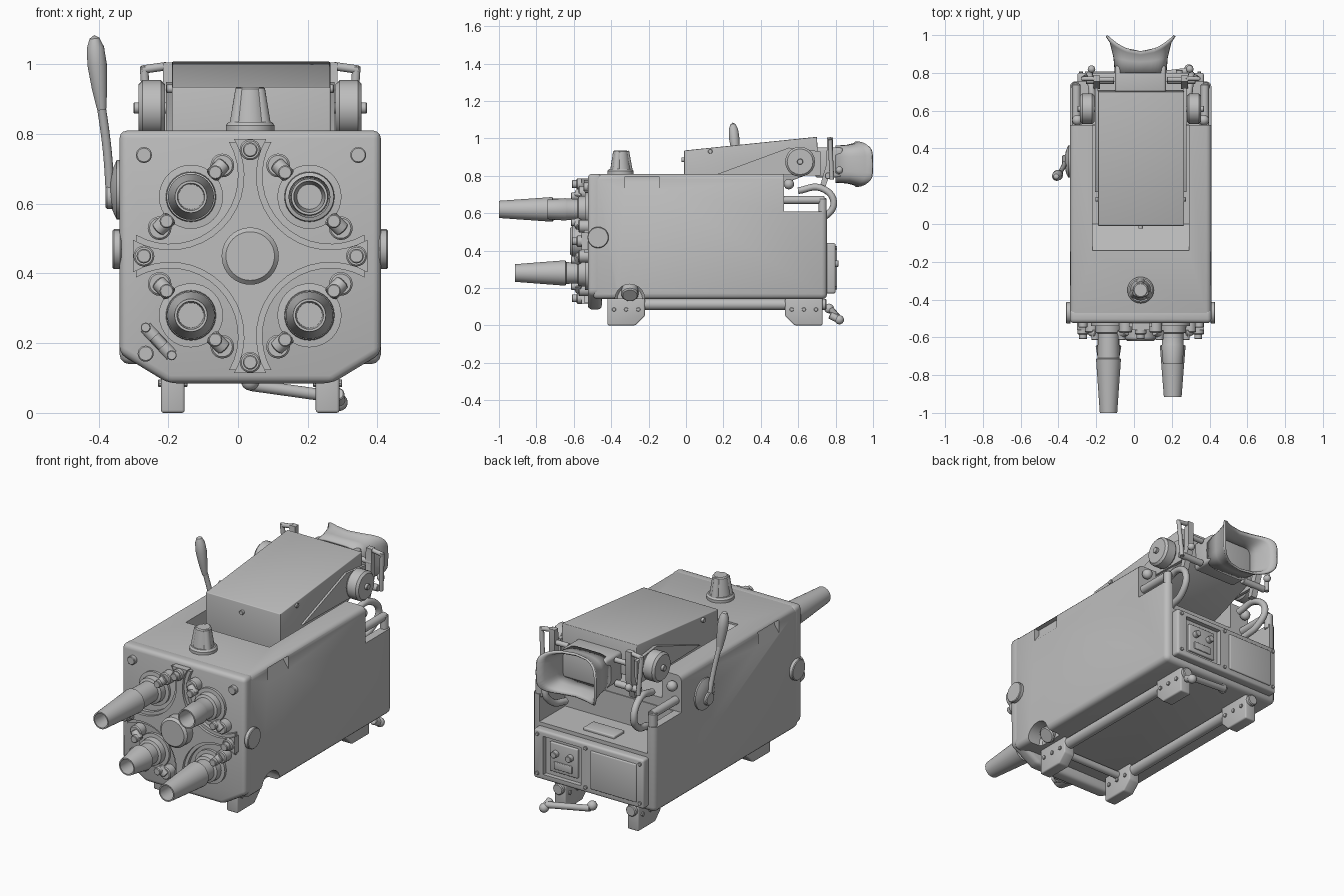
import bpy, bmesh, math
from mathutils import Vector

if "Cube" in bpy.data.objects:
    bpy.data.objects.remove(bpy.data.objects["Cube"], do_unlink=True)
grey = bpy.data.materials.new("plain grey")
grey.use_nodes = True
grey.diffuse_color = (0.51, 0.51, 0.51, 1)
grey.node_tree.nodes["Principled BSDF"].inputs["Base Color"].default_value = grey.diffuse_color
CX, CZ = 0.035, 0.45          # turret centre
parts = []

def finish(name, bm, bevel=0.0):
    bmesh.ops.recalc_face_normals(bm, faces=bm.faces)
    if bevel:
        edges = [e for e in bm.edges if e.calc_face_angle(0) > 0.5]
        bmesh.ops.bevel(bm, geom=edges, offset=bevel, segments=3, profile=0.5, affect='EDGES')
    mesh = bpy.data.meshes.new(name)
    bm.to_mesh(mesh)
    bm.free()
    mesh.materials.append(grey)
    parts.append(bpy.data.objects.new(name, mesh))
    bpy.context.collection.objects.link(parts[-1])
    return parts[-1]

def prism(name, pts, axis, a, b, bevel=0.0):
    """Extrude an outline: (y, z) points along X, or (x, z) points along Y."""
    bm = bmesh.new()
    put = (lambda p, t: (t, p[0], p[1])) if axis == 'X' else (lambda p, t: (p[0], t, p[1]))
    lo, hi = [[bm.verts.new(put(p, t)) for p in pts] for t in (a, b)]
    bm.faces.new(lo)
    bm.faces.new(hi)
    for i in range(len(pts)):
        bm.faces.new((lo[i - 1], lo[i], hi[i], hi[i - 1]))
    return finish(name, bm, bevel)

def box(name, x, y, z, bevel=0.0):
    return prism(name, [(x[0], z[0]), (x[1], z[0]), (x[1], z[1]), (x[0], z[1])], 'Y', y[0], y[1], bevel)

def lathe(name, origin, direction, profile, n=32):
    """Revolve (distance, radius) pairs about a direction; radius 0 closes an end."""
    bm = bmesh.new()
    rot = Vector(direction).to_track_quat('Z', 'Y')
    rings = []
    for d, r in profile:
        angles = [2 * math.pi * k / n for k in range(n)] if r else [0]
        rings.append([bm.verts.new(Vector(origin) + rot @ Vector((r * math.cos(t), r * math.sin(t), d)))
                      for t in angles])
    for p, q in zip(rings, rings[1:]):
        for k in range(n):
            face = [p[k % len(p)], p[(k + 1) % n % len(p)], q[(k + 1) % n % len(q)], q[k % len(q)]]
            bm.faces.new(list(dict.fromkeys(face)))
    return finish(name, bm)

def rod(name, p, q, r, r2=None, n=20):
    length = (Vector(q) - Vector(p)).length
    r2 = r2 or r
    c = min(r, r2, length) * 0.15
    return lathe(name, p, Vector(q) - Vector(p),
                 [(0, 0), (0, r - c), (c, r), (length - c, r2), (length, r2 - c), (length, 0)], n)

def ball(name, p, r):
    steps = [math.pi * i / 8 for i in range(1, 8)]
    lathe(name, p, (0, 0, 1), [(-r, 0)] + [(-r * math.cos(t), r * math.sin(t)) for t in steps] + [(r, 0)], 16)

def tube(name, pts, r):
    cu = bpy.data.curves.new(name, 'CURVE')
    cu.dimensions, cu.bevel_depth, cu.use_fill_caps, cu.resolution_u = '3D', r, True, 6
    sp = cu.splines.new('BEZIER')
    sp.bezier_points.add(len(pts) - 1)
    for bp, p in zip(sp.bezier_points, pts):
        bp.co = p
        bp.handle_left_type = bp.handle_right_type = 'AUTO'
    cu.materials.append(grey)
    bpy.context.collection.objects.link(bpy.data.objects.new(name, cu))

def cut(ob, cutters):
    for c in cutters:
        m = ob.modifiers.new("cut", 'BOOLEAN')
        m.object, m.operation, m.solver = c, 'DIFFERENCE', 'EXACT'
    bpy.context.view_layer.update()
    ob.data = bpy.data.meshes.new_from_object(ob.evaluated_get(bpy.context.evaluated_depsgraph_get()))
    ob.modifiers.clear()
    for c in cutters:
        parts.remove(c)
        bpy.data.objects.remove(c)

# Housing with rear deck, sloped finder well, side notches and a knob pocket
body = box("housing", (-0.34, 0.41), (-0.5, 0.755), (0.14, 0.81), 0.028)
notches = [prism("notch_cut", [(CX + s * x, z) for x, z in [(0.39, 0.7), (0.345, 0.765), (0.345, 0.795), (0.39, 0.795)]],
                 'Y', -0.325, -0.145) for s in (-1, 1)]
cut(body, notches + [
    box("deck_cut", (-0.295, 0.365), (0.53, 0.9), (0.46, 1)),
    box("wall_cut", (-1, 1), (0.525, 0.9), (0.61, 1)),
    prism("well_cut", [(-0.14, 1), (-0.14, 0.8), (0.0, 0.66), (0.6, 0.66), (0.6, 1)], 'X', -0.22, 0.29),
    rod("pocket_cut", (0.32, -0.3, 0.14), (0.5, -0.3, 0.14), 0.08)])
rod("pocket_knob", (0.29, -0.3, 0.21), (0.35, -0.3, 0.16), 0.045)
prism("front_plate", [(-0.34, 0.17), (-0.2, 0.085), (0.27, 0.085), (0.41, 0.17), (0.41, 0.81), (-0.34, 0.81)],
      'Y', -0.525, -0.45, 0.022)

# Lens turret: four-armed spider in two steps, with a hub
for name, radius, y in [("turret_spider", 0.195, -0.545), ("turret_spider_top", 0.212, -0.56)]:
    outline = []
    for turn in [k * math.pi / 2 for k in range(4)]:
        for t in [math.radians(-60 - 150 * k / 16) for k in range(17)]:
            u, v = 0.23 + radius * math.cos(t), 0.23 + radius * math.sin(t)
            outline.append((CX + u * math.cos(turn) - v * math.sin(turn),
                            CZ + u * math.sin(turn) + v * math.cos(turn)))
    prism(name, outline, 'Y', y, -0.5)
rod("turret_hub", (CX, -0.53, CZ), (CX, -0.62, CZ), 0.082, n=40)
for k in range(4):
    x, z = CX + 0.305 * math.cos(k * math.pi / 2), CZ + 0.305 * math.sin(k * math.pi / 2)
    rod("arm_knob", (x, -0.54, z), (x, -0.585, z), 0.03)
    rod("arm_knob_tip", (x, -0.58, z), (x, -0.61, z), 0.021)

# Lenses: sign of x and z, base radius, tip radius, shoulder and tip distance
for sx, sz, rb, rt, shoulder, tip in [(-1, 1, 0.066, 0.046, 0.19, 0.475), (1, 1, 0.06, 0.052, 0.12, 0.215),
                                      (-1, -1, 0.068, 0.047, 0.12, 0.25), (1, -1, 0.068, 0.047, 0.12, 0.39)]:
    x, z = CX + 0.17 * sx, CZ + 0.17 * sz
    lathe("lens", (x, -0.525, z), (0, -1, 0),
          [(0, 0.092), (0.014, 0.092), (0.016, 0.072), (0.05, 0.07), (0.055, 0.056), (shoulder - 0.005, 0.058),
           (shoulder, rb), (tip, rt), (tip, rt - 0.007), (shoulder, 0.036), (shoulder, 0)])
    for side in (-1, 1):                       # clamps on both sides of each lens
        dx, dz = side * sz, -side * sx
        cx, cz = x + 0.07 * dx, z + 0.07 * dz
        rod("clamp_post", (x + 0.09 * dx, -0.52, z + 0.09 * dz), (x + 0.09 * dx, -0.575, z + 0.09 * dz), 0.034)
        rod("clamp_arm", (cx + 0.025 * dx, -0.57, cz + 0.025 * dz), (cx - 0.01 * dx, -0.585, cz - 0.01 * dz), 0.022)
        rod("clamp_screw", (cx, -0.56, cz), (cx, -0.615, cz), 0.02)

# Front screws and a small link
for x, z, r in [(-0.27, 0.74, 0.023), (0.345, 0.74, 0.023), (-0.265, 0.17, 0.023), (-0.265, 0.245, 0.014), (-0.19, 0.165, 0.014)]:
    rod("front_screw", (x, -0.52, z), (x, -0.548, z), r)
tube("front_link", [(-0.265, -0.518, 0.245), (-0.19, -0.518, 0.165)], 0.02)
tube("link_pin", [(-0.24, -0.535, 0.219), (-0.215, -0.535, 0.192)], 0.017)

# Three-lobed top knob
lathe("top_knob_base", (CX, -0.35, 0.8), (0, 0, 1), [(0, 0.07), (0.025, 0.07), (0.035, 0.062), (0.035, 0)])
rod("top_knob", (CX, -0.35, 0.82), (CX, -0.35, 0.935), 0.056, 0.04)
for t in [math.radians(90 + 120 * k) for k in range(3)]:
    c, s = math.cos(t), math.sin(t)
    rod("knob_lobe", (CX + 0.042 * c, -0.35 + 0.042 * s, 0.82), (CX + 0.028 * c, -0.35 + 0.028 * s, 0.932), 0.024, 0.018)

# Side buttons, and the crank with its handle
for x in (-1, 1):
    rod("side_button", (CX + x * 0.37, -0.47, 0.47), (CX + x * 0.395, -0.47, 0.47), 0.057)
lathe("crank_disc", (-0.33, 0.33, 0.64), (-1, 0, 0), [(0, 0.085), (0.018, 0.085), (0.03, 0.06), (0.036, 0.03), (0.036, 0)])
rod("crank_boss", (-0.35, 0.33, 0.62), (-0.38, 0.33, 0.62), 0.035)
tube("crank_arm", [(-0.365, 0.33, 0.6), (-0.375, 0.3, 0.75), (-0.395, 0.27, 0.9)], 0.013)
lathe("crank_grip", (-0.391, 0.27, 0.87), (-0.022, -0.02, 0.215),
      [(0, 0), (0, 0.013), (0.06, 0.022), (0.13, 0.028), (0.18, 0.025), (0.207, 0.014), (0.216, 0)], 20)

# Viewfinder box and its side arms
prism("finder_box", [(-0.01, 0.68), (-0.01, 0.935), (0.7, 1.008), (0.71, 0.83), (0.53, 0.76), (0.3, 0.68)],
      'X', -0.19, 0.265, 0.004)
rod("finder_front_screw", (CX, 0, 0.885), (CX, -0.025, 0.885), 0.012)
for sx in (-1, 1):
    def at(d):
        return CX + sx * d
    rod("finder_screw", (at(0.22), 0.13, 0.93), (at(0.24), 0.13, 0.93), 0.012)
    prism("finder_arm", [(0.17, 0.81), (0.55, 0.95), (0.72, 0.93), (0.72, 0.8)], 'X', at(0.225), at(0.242))
    rod("pivot_wheel", (at(0.245), 0.61, 0.875), (at(0.32), 0.61, 0.875), 0.08)
    rod("pivot_hub", (at(0.23), 0.61, 0.875), (at(0.335), 0.61, 0.875), 0.016)
    # Rear hinge frame
    prism("hinge_post", [(0.715, 0.74), (0.745, 0.74), (0.785, 0.85), (0.785, 1.005), (0.755, 1.005), (0.75, 0.86)],
          'X', at(0.215), at(0.25))
    tube("hinge_link", [(at(0.24), 0.77, 0.995), (at(0.31), 0.77, 0.985)], 0.012)
    rod("hinge_strut", (at(0.305), 0.77, 0.995), (at(0.29), 0.78, 0.78), 0.012)
    rod("hinge_bar", (at(0.14), 0.76, 0.8), (at(0.29), 0.76, 0.8), 0.018)
    rod("hinge_upper_bar", (at(0.14), 0.765, 0.93), (at(0.25), 0.765, 0.93), 0.014)
    ball("hinge_ball", (at(0.26), 0.82, 0.83), 0.02)
    # Grab bar over the rear wall, and cable
    rod("grab_bar", (at(0.34), 0.52, 0.67), (at(0.34), 0.74, 0.67), 0.022)
    rod("grab_post", (at(0.345), 0.73, 0.59), (at(0.345), 0.73, 0.68), 0.022)
    ball("grab_ball", (at(0.335), 0.55, 0.755), 0.028)
    tube("cable", [(at(0.25), 0.6, 0.72), (at(0.26), 0.72, 0.735), (at(0.27), 0.79, 0.66), (at(0.26), 0.74, 0.58),
                   (at(0.25), 0.64, 0.55)], 0.018)

# Eyepiece and open, squarish eyecup with a bowed rear edge
box("eyepiece", (-0.1, 0.17), (0.69, 0.84), (0.79, 0.95), 0.015)
cup = lathe("eyecup", (CX, 0.8, 0.862), (0, 1, 0), [(0, 0.125), (0.06, 0.132), (0.1, 0.152), (0.115, 0.175)], 40)
for v in cup.data.vertices:
    dx, dz = v.co.x - CX, v.co.z - 0.862
    r = math.hypot(dx, dz)
    u, w = [math.copysign(abs(d / r) ** 0.45, d) for d in (dx, dz)]
    bow = 0.085 * ((v.co.y - 0.8) / 0.115) ** 2
    v.co = (CX + r * u, v.co.y + bow * u * u, 0.862 + (0.025 + 0.5 * r) * w)
cup.modifiers.new("wall", 'SOLIDIFY').thickness = 0.012

# Rear panel with two framed bays
panel = box("rear_panel", (-0.3, 0.37), (0.74, 0.8), (0.17, 0.44), 0.012)
cut(panel, [box("bay_cut", (0.08, 0.31), (0.775, 0.9), (0.2, 0.41))])
box("bay_cover", (-0.26, 0.02), (0.79, 0.808), (0.2, 0.41), 0.006)
box("socket_plate", (0.11, 0.28), (0.77, 0.788), (0.225, 0.385), 0.005)
for x in (0.15, 0.24):
    rod("socket_knob", (x, 0.78, 0.33), (x, 0.815, 0.33), 0.018)
box("socket_slot", (0.14, 0.25), (0.78, 0.796), (0.245, 0.285), 0.004)
for x, z in [(x, z) for x in (-0.28, 0.05, 0.345) for z in (0.2, 0.415)]:
    rod("panel_screw", (x, 0.79, z), (x, 0.808, z), 0.01, n=10)
box("deck_plate", (-0.06, 0.13), (0.62, 0.71), (0.455, 0.475), 0.006)

# Feet, rails and cross bar
for x in (CX - 0.222, CX + 0.222):
    for y0, d in [(-0.42, 1), (0.73, -1)]:
        prism("foot", [(y0, 0.145), (y0, 0), (y0 + 0.15 * d, 0), (y0 + 0.2 * d, 0.05), (y0 + 0.2 * d, 0.145)],
              'X', x - 0.034, x + 0.034, 0.008)
        for y in [y0 + (0.035 + 0.065 * k) * d for k in range(3)]:
            rod("foot_screw", (x - 0.042, y, 0.085), (x + 0.042, y, 0.085), 0.011, n=10)
    rod("rail", (x, -0.3, 0.112), (x, 0.75, 0.112), 0.03)
rod("front_cross_bar", (-0.18, -0.32, 0.115), (0.25, -0.32, 0.115), 0.02)

# Rear release lever
rod("release_lever", (0.035, 0.78, 0.08), (0.285, 0.81, 0.045), 0.017)
rod("lever_neck", (0.285, 0.77, 0.055), (0.29, 0.83, 0.025), 0.02)
ball("lever_ball", (0.29, 0.82, 0.03), 0.025)
ball("lever_pivot", (0.035, 0.765, 0.09), 0.026)

# Smooth shading with sharp edges kept
bpy.ops.object.select_all(action='DESELECT')
for ob in parts:
    ob.select_set(True)
bpy.context.view_layer.objects.active = body
bpy.ops.object.shade_smooth_by_angle(angle=math.radians(35))
